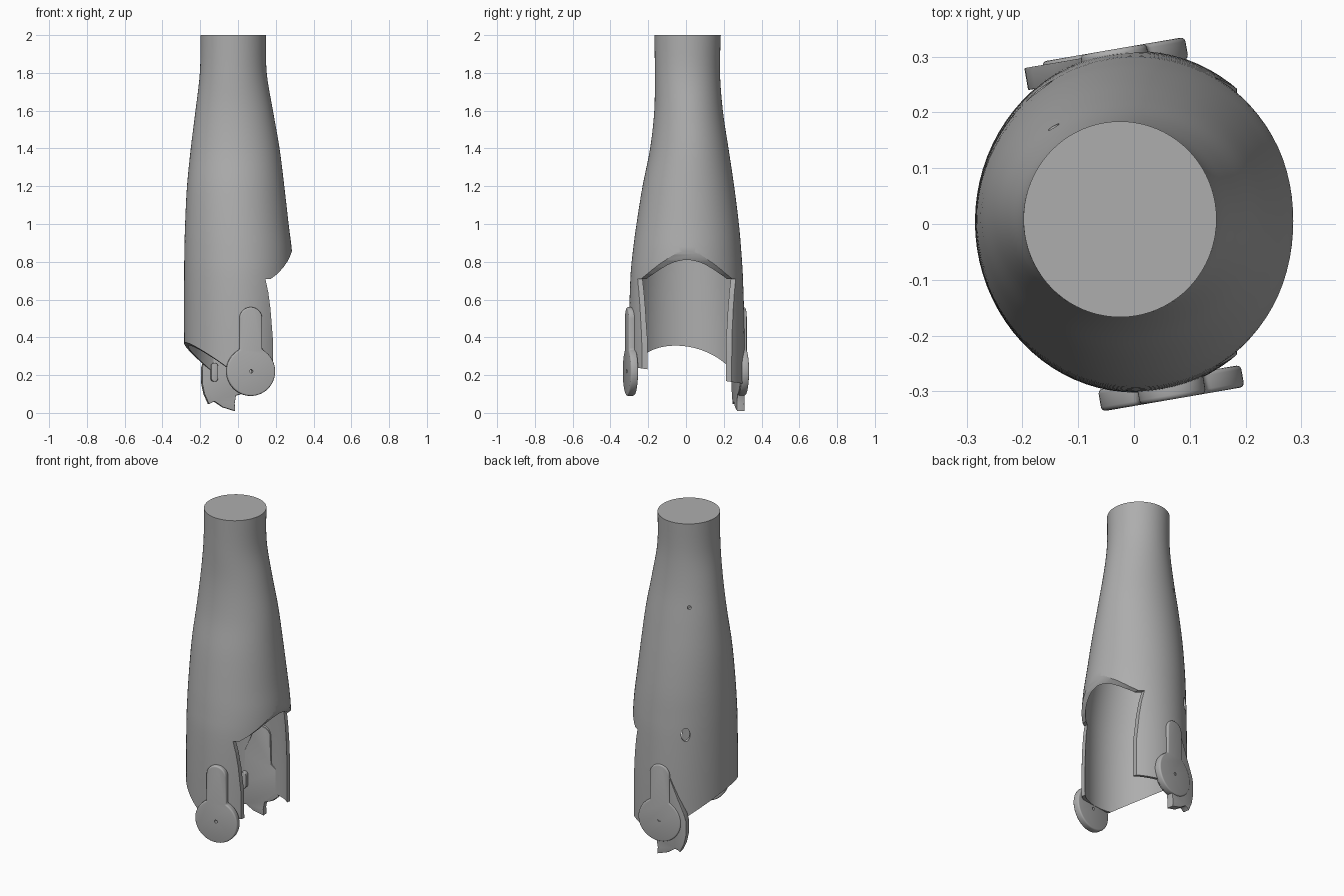
import bpy, bmesh, math
from mathutils import Vector

cube = bpy.data.objects.get("Cube")
if cube:
    bpy.data.objects.remove(cube)

grey = bpy.data.materials.new("plain_grey")
grey.use_nodes = True
grey.diffuse_color = (0.42, 0.42, 0.42, 1)
grey.node_tree.nodes["Principled BSDF"].inputs["Base Color"].default_value = (0.42, 0.42, 0.42, 1)


def add(name, bm):
    bmesh.ops.recalc_face_normals(bm, faces=bm.faces)
    mesh = bpy.data.meshes.new(name)
    bm.to_mesh(mesh)
    bm.free()
    mesh.materials.append(grey)
    ob = bpy.data.objects.new(name, mesh)
    bpy.context.collection.objects.link(ob)
    return ob


def prism(name, points, offset):
    """Extrude a planar outline along an offset."""
    bm = bmesh.new()
    face = bm.faces.new([bm.verts.new(p) for p in points])
    out = bmesh.ops.extrude_face_region(bm, geom=[face])
    moved = [v for v in out["geom"] if isinstance(v, bmesh.types.BMVert)]
    bmesh.ops.translate(bm, verts=moved, vec=offset)
    return add(name, bm)


def arc(cx, cy, r, start, end, n=32):
    angles = [math.radians(start + (end - start) * i / n) for i in range(n + 1)]
    return [(cx + r * math.cos(a), cy + r * math.sin(a)) for a in angles]


def cut(ob, cutters):
    for c in cutters:
        c.hide_render = True
        mod = ob.modifiers.new("cut", "BOOLEAN")
        mod.operation, mod.solver, mod.object = "DIFFERENCE", "EXACT", c


def finish(ob, angle=30):
    """Bake the modifiers, then smooth the rounded areas."""
    graph = bpy.context.evaluated_depsgraph_get()
    mesh = bpy.data.meshes.new_from_object(ob.evaluated_get(graph))
    ob.modifiers.clear()
    ob.data = mesh
    bpy.ops.object.select_all(action="DESELECT")
    ob.select_set(True)
    bpy.context.view_layer.objects.active = ob
    bpy.ops.object.shade_smooth_by_angle(angle=math.radians(angle))


# Leg shell: height, then left/right and front/back extents
sections = [
    (0.0, -0.285, 0.29, -0.30, 0.31),
    (0.4, -0.285, 0.292, -0.302, 0.31),
    (0.7, -0.285, 0.292, -0.295, 0.302),
    (0.85, -0.284, 0.286, -0.282, 0.293),
    (1.0, -0.28, 0.268, -0.262, 0.28),
    (1.2, -0.27, 0.245, -0.23, 0.255),
    (1.4, -0.25, 0.22, -0.19, 0.225),
    (1.6, -0.225, 0.185, -0.168, 0.195),
    (1.8, -0.202, 0.152, -0.165, 0.18),
    (2.0, -0.198, 0.148, -0.167, 0.184),
]


def smooth_rows(rows, steps=5):
    result = []
    for i in range(len(rows) - 1):
        quad = [rows[max(i - 1, 0)], rows[i], rows[i + 1], rows[min(i + 2, len(rows) - 1)]]
        for k in range(steps):
            t = k / steps
            result.append([b + t * (c - a + t * (2 * a - 5 * b + 4 * c - d
                           + t * (3 * (b - c) + d - a))) / 2 for a, b, c, d in zip(*quad)])
    return result + [rows[-1]]


def loft(bm, rows, wall, sides=80):
    rings = []
    for z, x0, x1, y0, y1 in rows:
        rx, ry = (x1 - x0) / 2 - wall, (y1 - y0) / 2 - wall
        turn = [math.tau * i / sides for i in range(sides)]
        rings.append([bm.verts.new(((x0 + x1) / 2 + rx * math.cos(a),
                                    (y0 + y1) / 2 + ry * math.sin(a), z)) for a in turn])
    for low, high in zip(rings, rings[1:]):
        for i in range(sides):
            j = (i + 1) % sides
            bm.faces.new((low[i], low[j], high[j], high[i]))
    bm.faces.new(rings[-1])
    return rings[0]


rows = smooth_rows(sections)
bm = bmesh.new()
outer = loft(bm, rows, 0)
inner = loft(bm, rows[:-2], 0.022)
for i in range(len(outer)):
    j = (i + 1) % len(outer)
    bm.faces.new((outer[i], outer[j], inner[j], inner[i]))
shell = add("leg_shell", bm)

# Side opening, sloped lower edge and two drilled holes
opening = [(0.145, 0.71), (0.175, 0.71), (0.21, 0.737), (0.24, 0.77), (0.265, 0.806),
           (0.28, 0.84), (0.29, 0.87), (0.5, 0.87), (0.5, -0.5), (0.18, -0.5),
           (0.185, 0.2), (0.184, 0.4), (0.172, 0.55), (0.16, 0.64)]
hem = [(-0.5, 0.53), (-0.06, 0.2), (0.5, 0.2), (0.5, -0.5), (-0.5, -0.5)]
cutters = [
    prism("opening_cutter", [(x, -1, z) for x, z in opening], (0, 2, 0)),
    prism("hem_cutter", [(x, -1, z + 0.15) for x, z in hem], (0, 2, -0.3)),
]
side = Vector((-0.7, -0.7, 0))
for name, centre, w, h in (("vent_cutter", (-0.17, 0.245, 0.75), 0.025, 0.04),
                           ("pin_cutter", (-0.135, 0.165, 1.5), 0.011, 0.011)):
    start = Vector(centre) - Vector((-0.1, 0.1, 0))
    ring = [start + side * w * x + Vector((0, 0, h * y)) for x, y in arc(0, 0, 1, 0, 345, 23)]
    cutters.append(prism(name, ring, (-0.2, 0.2, 0)))
cut(shell, cutters)
finish(shell)

# Hinge plates lie on two parallel tilted planes
along = Vector((0.985, 0.17, 0))
axis = Vector((0.17, -0.985, 0))


def plate(name, outline, origin, depth, bevel):
    pts = [Vector(origin) + along * u + Vector((0, 0, v)) for u, v in outline]
    ob = prism(name, pts, depth)
    if bevel:
        mod = ob.modifiers.new("soft_edge", "BEVEL")
        mod.width, mod.segments, mod.limit_method = bevel, 3, "ANGLE"
        mod.angle_limit = math.radians(40)
    return ob


keyhole = arc(0, 0, 0.13, 117.5, 422.5, 56) + arc(0, 0.28, 0.06, 0, 180, 24)
pin = arc(0, 0, 0.009, 0, 337.5, 15)
front_centre = Vector((0.07, -0.314, 0.22))
back_centre = Vector((-0.037, 0.313, 0.22))
for name, centre, inward in (("front_hinge", front_centre, -axis), ("back_hinge", back_centre, axis)):
    ob = plate(name, keyhole, centre, inward * 0.04, 0.008)
    hole = plate(name + "_pin_cutter", pin, centre - inward * 0.02, inward * 0.1, 0)
    cut(ob, [hole])
    finish(ob, 35)
    cutters.append(hole)

# Stop segment behind the back hinge
stop = (arc(0, 0.28, 0.056, 20, 180, 16)
        + [(-0.11, 0.15), (-0.15, 0.06), (-0.162, 0.02), (-0.163, -0.06), (-0.15, -0.12),
           (-0.125, -0.175), (-0.112, -0.165), (-0.095, -0.16), (-0.05, -0.19),
           (0.015, -0.21), (0.012, -0.17), (0.02, -0.125)]
        + arc(0, 0, 0.126, -80, 62, 24))
finish(plate("back_stop_segment", stop, back_centre + axis * 0.006, axis * 0.04, 0.004), 35)

# Small inner latch
latch = arc(0, 0.032, 0.018, 0, 180, 10) + arc(0, -0.032, 0.018, 180, 360, 10)
finish(plate("inner_latch", latch, (-0.13, 0.265, 0.215), axis * 0.042, 0.004), 35)

for c in cutters:
    bpy.data.objects.remove(c)
